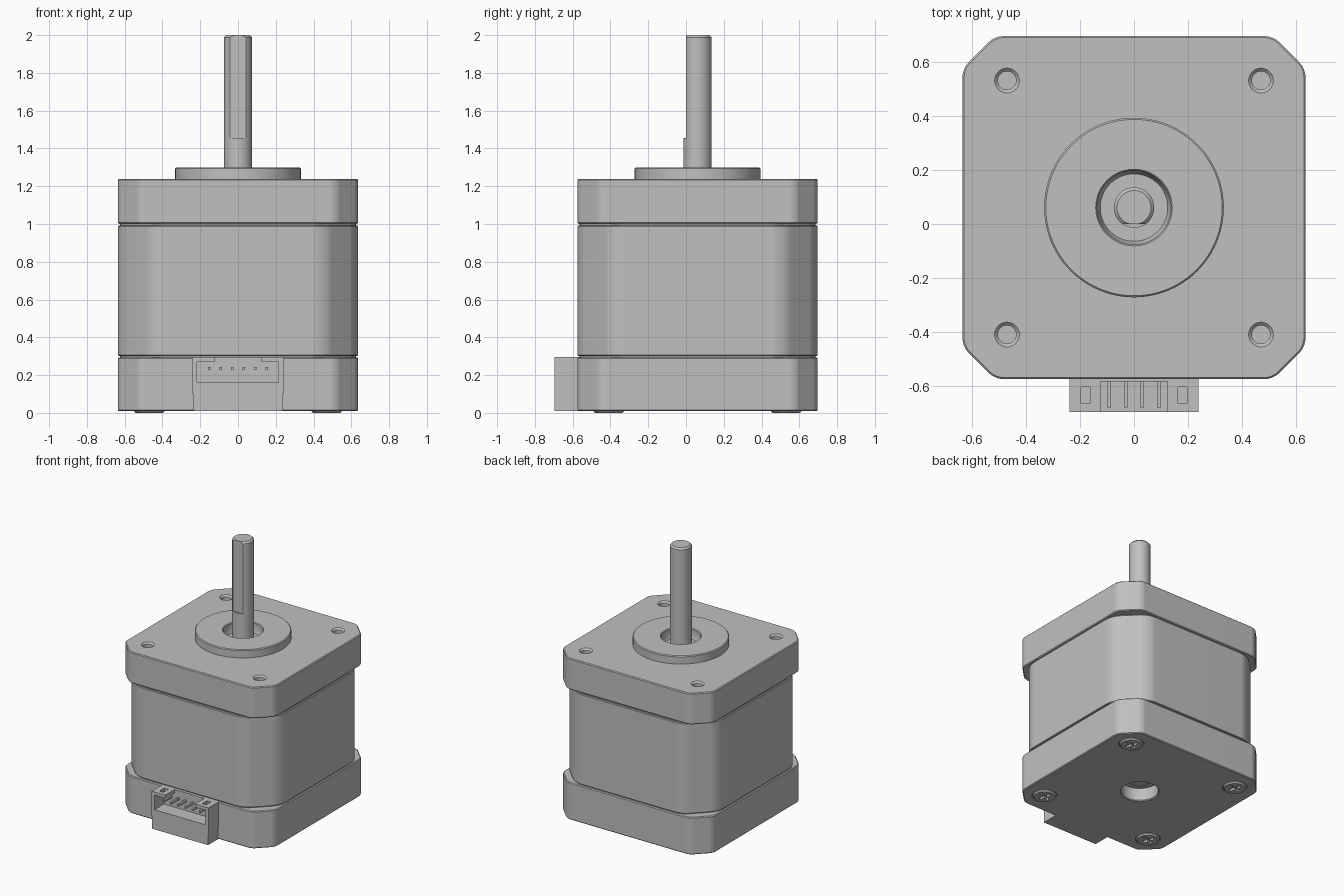
import bpy, bmesh, math
from mathutils import Matrix

if "Cube" in bpy.data.objects:
    bpy.data.objects.remove(bpy.data.objects["Cube"])

CY = 0.061      # motor axis in y
HALF = 0.636    # half width of the square body
BOLT = 0.471    # screw offset from the axis
CORNERS = [(sx * BOLT, CY + sy * BOLT) for sx in (-1, 1) for sy in (-1, 1)]

grey = bpy.data.materials.new("metal grey")
grey.use_nodes = True
GREY = (0.527, 0.527, 0.527, 1)
grey.diffuse_color = GREY
for node in grey.node_tree.nodes:
    if node.type == 'BSDF_PRINCIPLED':
        node.inputs["Base Color"].default_value = GREY


def finish(name, bm):
    bmesh.ops.recalc_face_normals(bm, faces=bm.faces)
    mesh = bpy.data.meshes.new(name)
    bm.to_mesh(mesh)
    bm.free()
    mesh.materials.append(grey)
    obj = bpy.data.objects.new(name, mesh)
    bpy.context.collection.objects.link(obj)
    return obj


def activate(obj):
    bpy.ops.object.select_all(action='DESELECT')
    obj.select_set(True)
    bpy.context.view_layer.objects.active = obj


def prism(name, z0, z1, half, cut, rounding, rim):
    """Square block with cut, rounded corners and a small rim chamfer."""
    bm = bmesh.new()
    a, b = half, half - cut
    outline = [(a, -b), (a, b), (b, a), (-b, a), (-a, b), (-a, -b), (-b, -a), (b, -a)]
    base = bm.faces.new([bm.verts.new((x, y + CY, z0)) for x, y in outline])
    top = bmesh.ops.extrude_face_region(bm, geom=[base], use_keep_orig=True)["geom"]
    bmesh.ops.translate(bm, vec=(0, 0, z1 - z0),
                        verts=[g for g in top if isinstance(g, bmesh.types.BMVert)])
    upright = [e for e in bm.edges if abs(e.verts[0].co.z - e.verts[1].co.z) > 0.01]
    bmesh.ops.bevel(bm, geom=upright, offset=rounding, segments=5, profile=0.5, affect='EDGES')
    flat = [e for e in bm.edges if abs(e.verts[0].co.z - e.verts[1].co.z) < 0.001]
    bmesh.ops.bevel(bm, geom=flat, offset=rim, segments=1, profile=0.5, affect='EDGES')
    return finish(name, bm)


def lathe(name, profile, x=0, y=CY, steps=64):
    """Turn a (radius, height) profile around a vertical axis."""
    bm = bmesh.new()
    vs = [bm.verts.new((r, 0, z)) for r, z in profile]
    es = [bm.edges.new(pair) for pair in zip(vs, vs[1:])]
    bmesh.ops.spin(bm, geom=vs + es, cent=(0, 0, 0), axis=(0, 0, 1),
                   angle=math.tau, steps=steps)
    bmesh.ops.remove_doubles(bm, verts=bm.verts, dist=0.0001)
    bmesh.ops.translate(bm, vec=(x, y, 0), verts=bm.verts)
    return finish(name, bm)


def box(name, x0, x1, y0, y1, z0, z1, turn=0):
    bm = bmesh.new()
    place = (Matrix.Translation(((x0 + x1) / 2, (y0 + y1) / 2, (z0 + z1) / 2))
             @ Matrix.Rotation(turn, 4, 'Z') @ Matrix.Diagonal((x1 - x0, y1 - y0, z1 - z0, 1)))
    bmesh.ops.create_cube(bm, size=1, matrix=place)
    return finish(name, bm)


def carve(obj, *cutters):
    activate(obj)
    for cutter in cutters:
        cutter.hide_render = True
        mod = obj.modifiers.new("cut", 'BOOLEAN')
        mod.operation = 'DIFFERENCE'
        mod.solver = 'EXACT'
        mod.object = cutter
        bpy.ops.object.modifier_apply(modifier=mod.name)
        bpy.data.objects.remove(cutter)


def smooth(obj):
    activate(obj)
    bpy.ops.object.shade_smooth_by_angle(angle=math.radians(30))
    mod = obj.modifiers.new("even shading", 'WEIGHTED_NORMAL')
    mod.keep_sharp = True


# Body: two end caps, the laminated middle and a core that shows in the seams
bottom_cap = prism("bottom_cap", 0.01, 0.294, HALF, 0.12, 0.03, 0.006)
stator = prism("stator", 0.302, 0.991, HALF, 0.185, 0.06, 0.004)
top_cap = prism("top_cap", 1.001, 1.239, HALF, 0.12, 0.03, 0.006)
core = prism("core", 0.25, 1.05, HALF - 0.012, 0.185, 0.06, 0.004)

# Countersunk mounting holes and the seat for the pilot flange
for x, y in CORNERS:
    carve(top_cap, lathe("hole_cutter", [(0, 1.11), (0.034, 1.11), (0.034, 1.227),
                                         (0.047, 1.24), (0.047, 1.3), (0, 1.3)], x, y, 32))
carve(top_cap, lathe("seat_cutter", [(0, 1.15), (0.2, 1.15), (0.2, 1.4), (0, 1.4)]))

# Pilot flange with its bearing pocket
flange = lathe("pilot_flange", [(0, 1.15), (0.2, 1.15), (0.2, 1.238), (0.333, 1.238),
                                (0.333, 1.294), (0.327, 1.3), (0.142, 1.3), (0.137, 1.294),
                                (0.137, 1.25), (0.125, 1.225), (0, 1.225)], steps=96)

# Shaft with a flat on the front
shaft = lathe("shaft", [(0, 0.09), (0.066, 0.09), (0.075, 0.1), (0.075, 1.988),
                        (0.063, 2), (0, 2)])
carve(shaft, box("flat_cutter", -0.2, 0.2, -0.2, 0, 1.455, 2.1))

# Rear bearing pocket
carve(bottom_cap, lathe("rear_cutter", [(0, -0.1), (0.136, -0.1), (0.136, 0.01),
                                        (0.13, 0.016), (0.13, 0.11), (0, 0.11)]))

# Cross-head screws under the body
screws = []
for x, y in CORNERS:
    carve(bottom_cap, lathe("recess_cutter", [(0, -0.1), (0.088, -0.1), (0.088, 0.025),
                                              (0, 0.025)], x, y, 32))
    screw = lathe("screw", [(0, 0), (0.072, 0), (0.082, 0.01), (0.082, 0.05), (0, 0.05)], x, y, 32)
    for turn in (0, math.pi / 2):
        carve(screw, box("cross_cutter", x - 0.045, x + 0.045, y - 0.011, y + 0.011,
                         -0.05, 0.02, turn + 0.3))
    screws.append(screw)

# Connector housing: open front, open middle of the roof, latch windows
FRONT, BACK = -0.697, -0.56
housing = box("connector_housing", -0.24, 0.24, FRONT, BACK, 0.1, 0.295)
base = box("connector_base", -0.235, 0.235, FRONT, BACK, 0.01, 0.1)
carve(housing,
      box("cavity_cutter", -0.216, 0.214, -0.8, -0.585, 0.16, 0.27),
      box("roof_cutter", -0.125, 0.125, -0.8, -0.585, 0.2, 0.4),
      *[box("window_cutter", s * 0.18 - 0.017, s * 0.18 + 0.017, -0.665, -0.605, 0.25, 0.4)
        for s in (-1, 1)])

# Six contact pins
for i in range(6):
    px = (i - 2.5) * 0.061
    box("contact_pin", px - 0.007, px + 0.007, -0.68, -0.57, 0.227, 0.243)

for obj in [bottom_cap, stator, top_cap, core, flange, shaft] + screws:
    smooth(obj)
